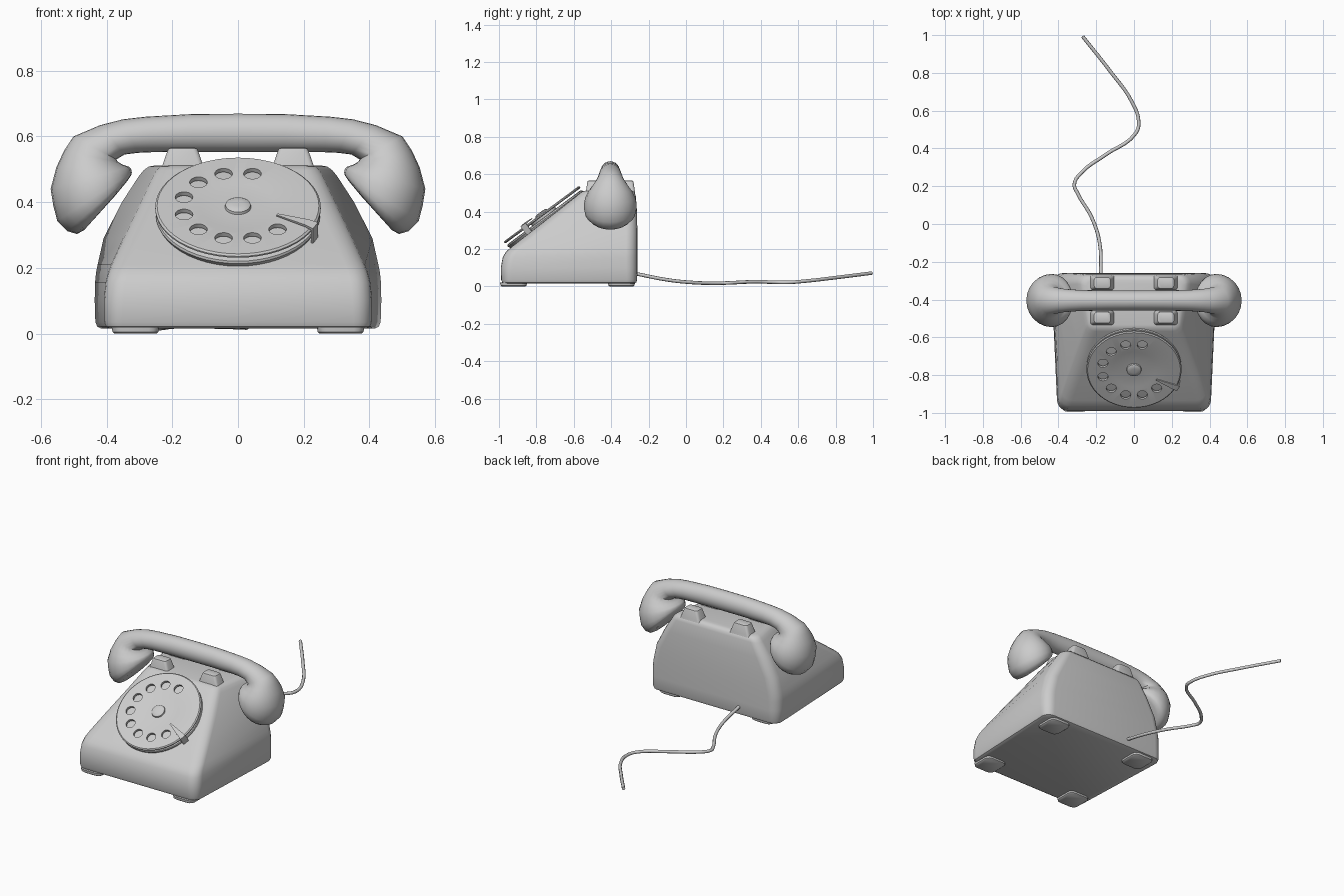
import bpy, bmesh, math
from mathutils import Matrix, Vector

if "Cube" in bpy.data.objects:
    bpy.data.objects.remove(bpy.data.objects["Cube"])


def finish(obj, angle=40):
    bpy.ops.object.select_all(action='DESELECT')
    obj.select_set(True)
    bpy.context.view_layer.objects.active = obj
    bpy.ops.object.shade_smooth_by_angle(angle=math.radians(angle))
    return obj


def loft(name, rings, matrix=None, angle=40):
    """Skin a list of equal-sized point rings and cap both ends."""
    bm = bmesh.new()
    loops = [[bm.verts.new(p) for p in ring] for ring in rings]
    n = len(loops[0])
    for a, b in zip(loops, loops[1:]):
        for i in range(n):
            j = (i + 1) % n
            bm.faces.new((a[i], a[j], b[j], b[i]))
    bm.faces.new(loops[0][::-1])
    bm.faces.new(loops[-1])
    bmesh.ops.recalc_face_normals(bm, faces=bm.faces)
    mesh = bpy.data.meshes.new(name)
    bm.to_mesh(mesh)
    bm.free()
    obj = bpy.data.objects.new(name, mesh)
    bpy.context.collection.objects.link(obj)
    if matrix:
        obj.matrix_world = matrix
    return finish(obj, angle)


def rounded_rect(z, yf, yb, wf, wb, r, seg=5):
    """Rounded trapezoid at height z, front width wf, back width wb (halves)."""
    pts = []
    corners = [(wb, yb, 1, 1), (-wb, yb, -1, 1), (-wf, yf, -1, -1), (wf, yf, 1, -1)]
    for k, (x, y, sx, sy) in enumerate(corners):
        for i in range(seg + 1):
            a = math.pi / 2 * (k + i / seg)
            pts.append((x - sx * r + r * math.cos(a), y - sy * r + r * math.sin(a), z))
    return pts


def circle(r, z, n=48, cx=0, cy=0):
    return [(cx + r * math.cos(2 * math.pi * i / n),
             cy + r * math.sin(2 * math.pi * i / n), z) for i in range(n)]


# Housing: z, front y, back y, front half width, back half width, corner radius
body_rows = [
    (0.015, -0.970, -0.278, 0.390, 0.415, 0.04),
    (0.021, -0.982, -0.266, 0.402, 0.428, 0.05),
    (0.035, -0.988, -0.261, 0.407, 0.434, 0.055),
    (0.100, -0.990, -0.260, 0.408, 0.436, 0.06),
    (0.155, -0.980, -0.260, 0.403, 0.435, 0.06),
    (0.185, -0.963, -0.260, 0.395, 0.432, 0.06),
    (0.210, -0.934, -0.260, 0.386, 0.427, 0.06),
    (0.290, -0.832, -0.260, 0.350, 0.409, 0.06),
    (0.400, -0.691, -0.262, 0.298, 0.353, 0.06),
    (0.480, -0.589, -0.268, 0.260, 0.301, 0.05),
    (0.497, -0.568, -0.273, 0.250, 0.287, 0.045),
    (0.508, -0.553, -0.283, 0.238, 0.272, 0.04),
    (0.512, -0.535, -0.300, 0.220, 0.250, 0.03),
]
loft("housing", [rounded_rect(*row) for row in body_rows])

# Feet and cradle prongs on both sides
for side, sx in (("left", -1), ("right", 1)):
    for end, y in (("front", -0.922), ("back", -0.345)):
        loft(f"foot_{end}_{side}",
             [rounded_rect(z, -w, w, w, w, 0.03, 3)
              for z, w in ((0, 0.064), (0.005, 0.07), (0.02, 0.072))],
             Matrix.Translation((sx * 0.312, y, 0)))
    for end, y in (("front", -0.496), ("back", -0.312)):
        rows = ((0.500, 0.067, 0.040), (0.512, 0.062, 0.038), (0.555, 0.047, 0.032),
                (0.563, 0.043, 0.029), (0.566, 0.036, 0.023))
        loft(f"cradle_prong_{end}_{side}",
             [rounded_rect(z, -h, h, w, w, 0.014, 3) for z, w, h in rows],
             Matrix.Translation((sx * 0.168, y, 0)))

# Dial, built flat and tilted onto the slope
tilt = Matrix.Translation((0, -0.773, 0.389)) @ Matrix.Rotation(math.radians(36.5), 4, 'X')
loft("dial_base", [circle(r, z) for r, z in (
    (0.235, -0.070), (0.245, -0.045), (0.250, -0.034), (0.247, -0.027),
    (0.235, -0.024), (0.08, -0.024), (0.08, -0.010))], tilt)
wheel = loft("finger_wheel", [circle(r, z) for r, z in (
    (0.06, -0.014), (0.244, -0.014), (0.252, -0.010), (0.252, -0.005), (0.246, 0.0),
    (0.135, 0.0), (0.115, -0.004), (0.040, -0.004), (0.038, 0.004), (0.032, 0.008),
    (0.015, 0.010))], tilt)

# Nine finger holes
for i in range(9):
    a = math.radians(75 + 30 * i)
    hole = loft("hole_cutter", [circle(0.027, z, 20, 0.17 * math.cos(a), 0.17 * math.sin(a))
                                for z in (-0.02, 0.02)], tilt)
    hole.hide_render = True
    mod = wheel.modifiers.new("hole", 'BOOLEAN')
    mod.operation = 'DIFFERENCE'
    mod.solver = 'EXACT'
    mod.object = hole
    bpy.context.view_layer.objects.active = wheel
    bpy.ops.object.modifier_apply(modifier=mod.name)
    bpy.data.objects.remove(hole)
finish(wheel, 35)

# Finger stop: radial arm bent over the rim (bottom and top points, half width)
stop = [((0.132, 0.006), (0.132, 0.011), 0.004), ((0.235, 0.006), (0.235, 0.014), 0.015),
        ((0.256, 0.003), (0.262, 0.010), 0.018), ((0.256, -0.055), (0.263, -0.055), 0.018)]
loft("finger_stop",
     [[(b[0], -w, b[1]), (b[0], w, b[1]), (t[0], w, t[1]), (t[0], -w, t[1])]
      for b, t, w in stop],
     tilt @ Matrix.Rotation(math.radians(-26), 4, 'Z'), 30)

# Handset: outer and inner outline points in x,z plus half depth, mirrored in x
half = [
    ((0.00, 0.669), (0.00, 0.553), 0.053),
    ((0.14, 0.668), (0.14, 0.553), 0.053),
    ((0.28, 0.660), (0.26, 0.552), 0.055),
    ((0.35, 0.652), (0.305, 0.550), 0.058),
    ((0.42, 0.634), (0.345, 0.545), 0.063),
    ((0.50, 0.600), (0.370, 0.530), 0.074),
    ((0.530, 0.555), (0.365, 0.522), 0.095),
    ((0.553, 0.505), (0.350, 0.514), 0.117),
    ((0.570, 0.440), (0.330, 0.507), 0.134),
    ((0.562, 0.390), (0.325, 0.500), 0.140),
    ((0.550, 0.343), (0.323, 0.490), 0.141),
    ((0.520, 0.312), (0.324, 0.483), 0.136),
    ((0.490, 0.303), (0.328, 0.477), 0.124),
    ((0.468, 0.315), (0.340, 0.460), 0.100),
    ((0.430, 0.357), (0.375, 0.418), 0.045),
]


def handset_ring(row, sx, n=24):
    o, i = Vector(row[0]), Vector(row[1])
    c, a = (o + i) / 2, (o - i) / 2
    ring = []
    for k in range(n):
        t = 2 * math.pi * k / n
        p = c + a * math.cos(t)
        ring.append((sx * p.x, -0.405 + row[2] * math.sin(t), p.y))
    return ring


loft("handset", [handset_ring(r, -1) for r in reversed(half)]
     + [handset_ring(r, 1) for r in half[1:]], angle=60)

# Cord trailing behind
path = [(-0.175, -0.28, 0.070), (-0.182, -0.10, 0.035), (-0.222, 0.03, 0.021),
        (-0.300, 0.165, 0.017), (-0.316, 0.21, 0.018), (-0.275, 0.275, 0.021),
        (-0.153, 0.365, 0.025), (0.010, 0.482, 0.022), (0.025, 0.54, 0.021),
        (-0.010, 0.645, 0.029), (-0.127, 0.81, 0.048), (-0.272, 0.993, 0.071)]
curve = bpy.data.curves.new("cord", 'CURVE')
curve.dimensions = '3D'
curve.bevel_depth = 0.0095
curve.bevel_resolution = 2
curve.resolution_u = 5
curve.use_fill_caps = True
spline = curve.splines.new('BEZIER')
spline.bezier_points.add(len(path) - 1)
for bp, co in zip(spline.bezier_points, path):
    bp.co = co
    bp.handle_left_type = bp.handle_right_type = 'AUTO'
cord = bpy.data.objects.new("cord", curve)
bpy.context.collection.objects.link(cord)
bpy.ops.object.select_all(action='DESELECT')
cord.select_set(True)
bpy.context.view_layer.objects.active = cord
bpy.ops.object.convert(target='MESH')
finish(bpy.context.view_layer.objects.active, 50)
